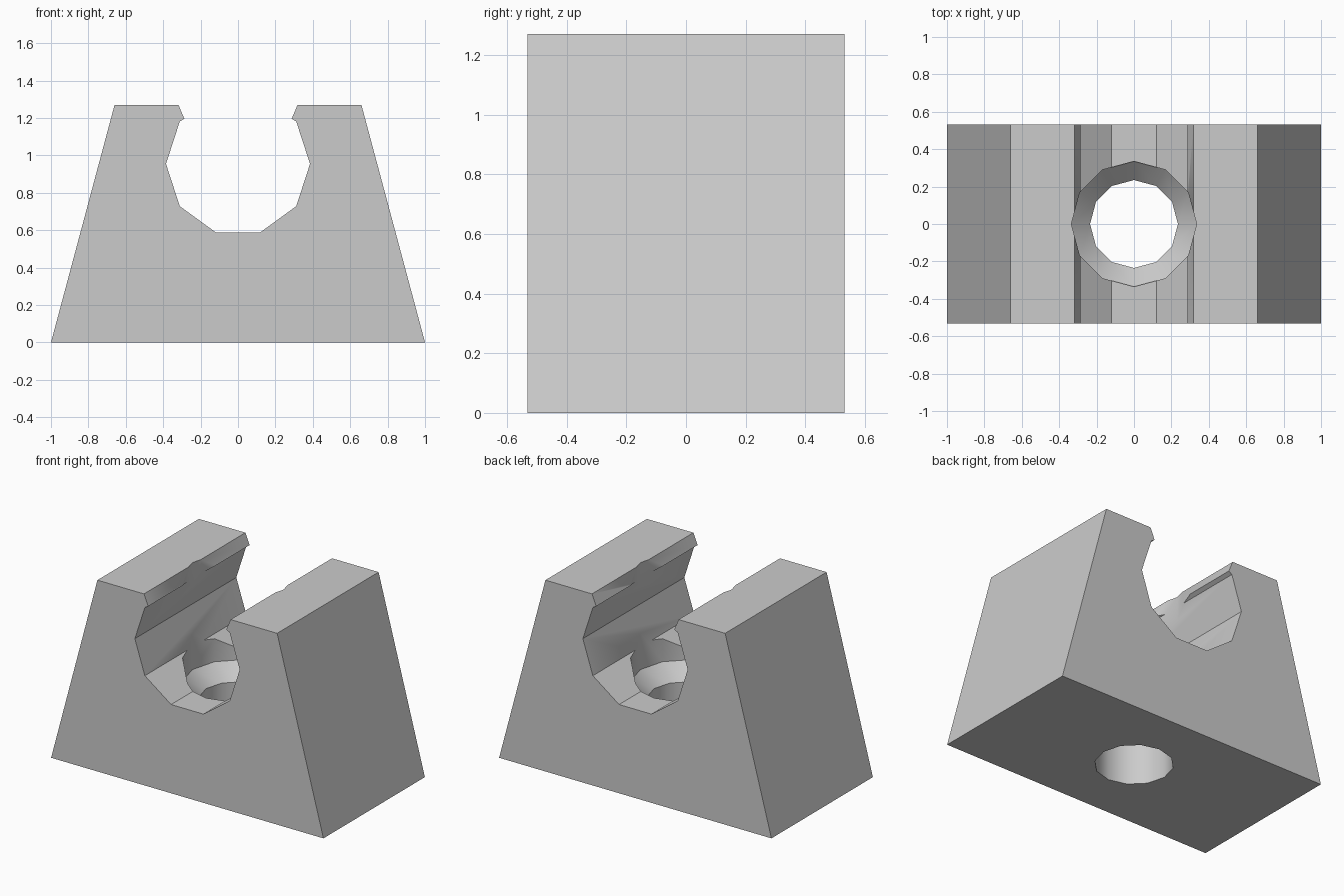
import bpy, bmesh, math

cube = bpy.data.objects.get("Cube")
if cube:
    bpy.data.objects.remove(cube, do_unlink=True)

HALF_DEPTH = 0.532
HEIGHT = 1.27

grey = bpy.data.materials.new("plain grey")
grey.use_nodes = True
colour = (0.6, 0.6, 0.6, 1)
grey.diffuse_color = colour
grey.node_tree.nodes["Principled BSDF"].inputs["Base Color"].default_value = colour


def make_object(name, bm):
    bmesh.ops.recalc_face_normals(bm, faces=bm.faces[:])
    mesh = bpy.data.meshes.new(name)
    bm.to_mesh(mesh)
    bm.free()
    mesh.materials.append(grey)
    obj = bpy.data.objects.new(name, mesh)
    bpy.context.collection.objects.link(obj)
    return obj


# Clip block: right half of the outline, with a ten-sided channel and snap lip
half = [(1, 0), (0.66, HEIGHT), (0.318, HEIGHT), (0.287, 1.196)]
for step in (1, 0, -1, -2):
    a = math.radians(36 * step)
    half.append((0.385 * math.cos(a), 0.955 + 0.385 * math.sin(a)))
outline = half + [(-x, z) for x, z in reversed(half)]

bm = bmesh.new()
face = bm.faces.new([bm.verts.new((x, -HALF_DEPTH, z)) for x, z in outline])
grown = bmesh.ops.extrude_face_region(bm, geom=[face])["geom"]
bmesh.ops.translate(bm, vec=(0, 2 * HALF_DEPTH, 0),
                    verts=[v for v in grown if isinstance(v, bmesh.types.BMVert)])
block = make_object("clip_block", bm)

# Countersunk screw hole: twelve-sided stepped cutter
SIDES = 12
bm = bmesh.new()
rings = []
for r, z in [(0.235, -0.1), (0.235, 0.46), (0.335, 0.56), (0.335, 1.4)]:
    angles = [math.tau * i / SIDES for i in range(SIDES)]
    rings.append([bm.verts.new((r * math.cos(a), r * math.sin(a), z)) for a in angles])
for low, high in zip(rings, rings[1:]):
    for i in range(SIDES):
        j = (i + 1) % SIDES
        bm.faces.new((low[i], low[j], high[j], high[i]))
bm.faces.new(rings[0])
bm.faces.new(rings[-1])
cutter = make_object("screw_hole_cutter", bm)
cutter.hide_render = True

# Cut the hole, then smooth only its round walls
cut = block.modifiers.new("screw_hole", 'BOOLEAN')
cut.operation = 'DIFFERENCE'
cut.solver = 'EXACT'
cut.object = cutter
bpy.ops.object.select_all(action='DESELECT')
block.select_set(True)
bpy.context.view_layer.objects.active = block
bpy.ops.object.modifier_apply(modifier=cut.name)
bpy.data.objects.remove(cutter, do_unlink=True)
bpy.ops.object.shade_smooth_by_angle(angle=math.radians(32))
